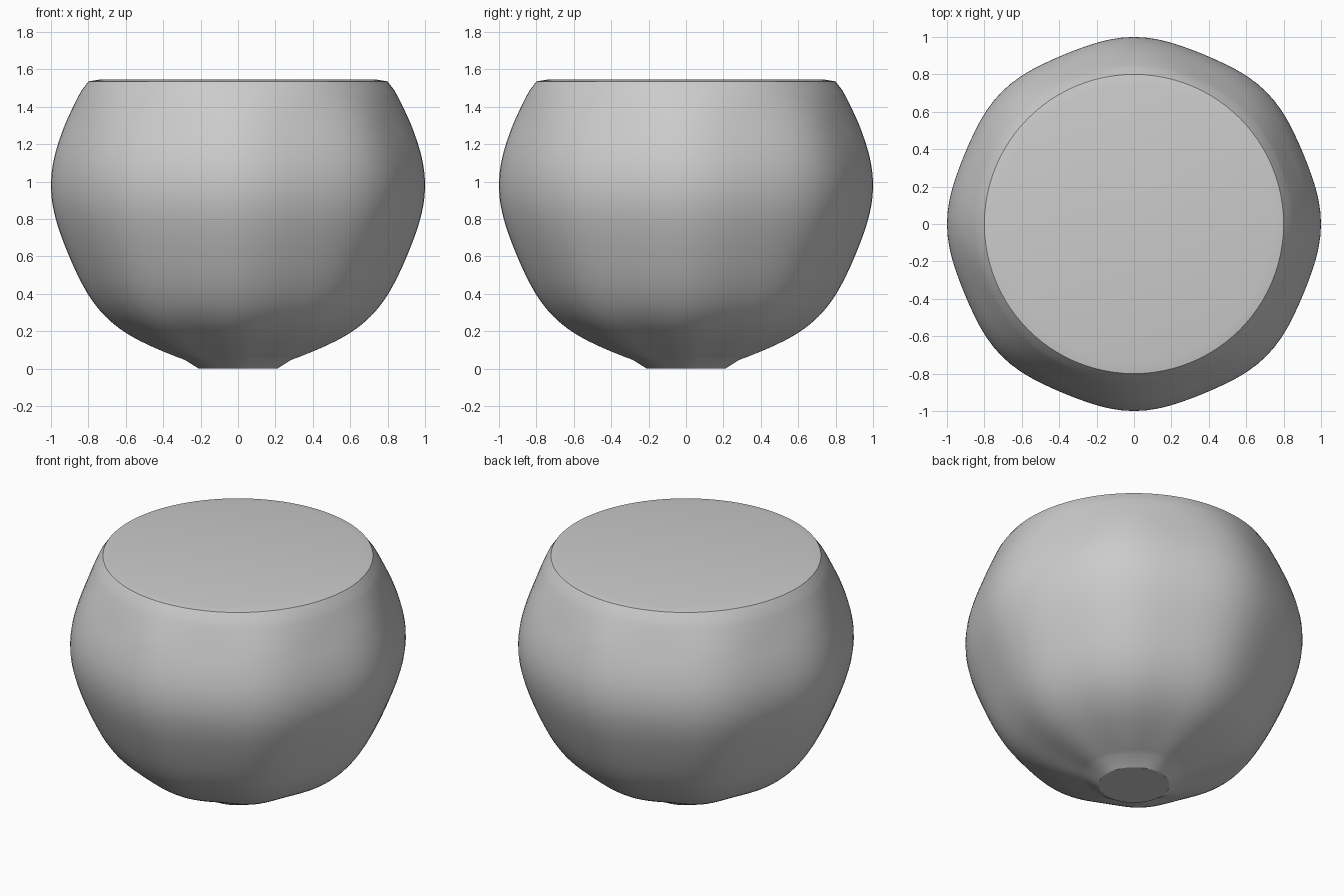
import bpy
import bmesh
from math import sin, cos, pi, asin, radians

cube = bpy.data.objects.get("Cube")
if cube:
    bpy.data.objects.remove(cube, do_unlink=True)

SEGMENTS = 96
RINGS = 56
CENTRE_Z = 0.98
RIM_RADIUS, RIM_Z = 0.8, 1.535
BASE_RADIUS = 0.21

grey = bpy.data.materials.new("plain grey")
grey.use_nodes = True
colour = (0.6, 0.6, 0.6, 1)
grey.diffuse_color = colour
grey.node_tree.nodes["Principled BSDF"].inputs["Base Color"].default_value = colour


def ring(bm, point):
    return [bm.verts.new(point(2 * pi * i / SEGMENTS)) for i in range(SEGMENTS)]


def bridge(bm, low, high):
    for i in range(SEGMENTS):
        j = (i + 1) % SEGMENTS
        bm.faces.new((low[i], low[j], high[j], high[i]))


def circle(radius, z):
    return lambda a: (radius * cos(a), radius * sin(a), z)


def finish(bm, name):
    bmesh.ops.recalc_face_normals(bm, faces=bm.faces)
    mesh = bpy.data.meshes.new(name)
    bm.to_mesh(mesh)
    bm.free()
    mesh.materials.append(grey)
    obj = bpy.data.objects.new(name, mesh)
    bpy.context.collection.objects.link(obj)
    bpy.ops.object.select_all(action="DESELECT")
    obj.select_set(True)
    bpy.context.view_layer.objects.active = obj
    bpy.ops.object.shade_smooth_by_angle(angle=radians(25))
    return obj


# Rounded body with soft ridges every 45 degrees, both around and up
def body_point(lat):
    fade = min(1, max(0, (radians(34) - lat) / radians(14))) * cos(lat)

    def point(lon):
        r = 0.98 + 0.01 * (cos(8 * lat) + fade * cos(8 * lon))
        return (r * cos(lat) * cos(lon), r * cos(lat) * sin(lon),
                CENTRE_Z + r * sin(lat))
    return point


bm = bmesh.new()
rings = [ring(bm, circle(BASE_RADIUS, 0))]
start, end = radians(-73), asin(0.545)
for k in range(RINGS):
    rings.append(ring(bm, body_point(start + (end - start) * k / RINGS)))
rings.append(ring(bm, circle(RIM_RADIUS, RIM_Z)))
for low, high in zip(rings, rings[1:]):
    bridge(bm, low, high)
bm.faces.new(rings[0])
finish(bm, "bowl_body")

# Flat lid closing the rim, with a very shallow edge
bm = bmesh.new()
outer = ring(bm, circle(RIM_RADIUS, RIM_Z))
inner = ring(bm, circle(0.74, 1.545))
bridge(bm, outer, inner)
bm.faces.new(inner)
finish(bm, "top_disc")
